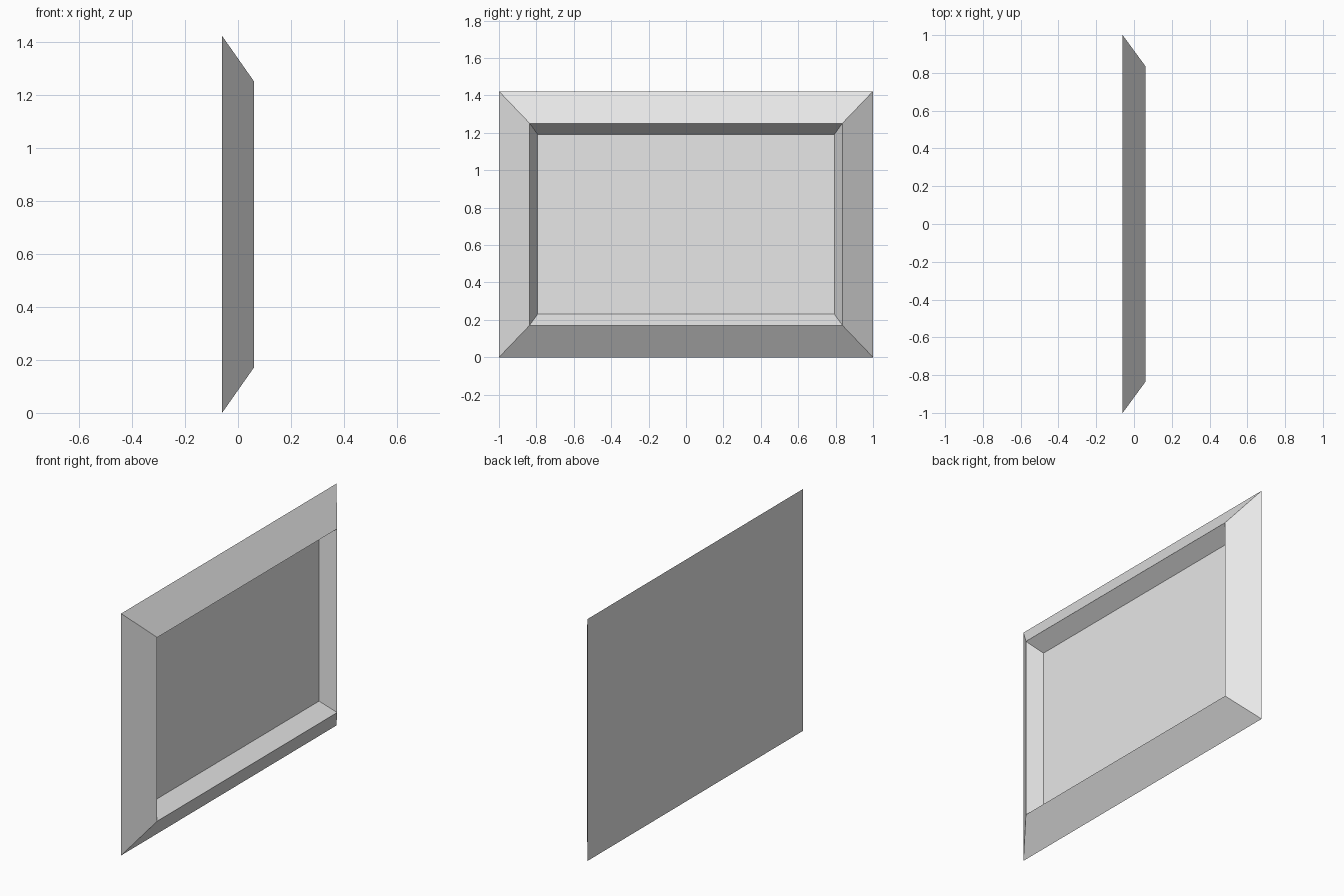
import bpy
import bmesh

cube = bpy.data.objects.get("Cube")
if cube:
    bpy.data.objects.remove(cube, do_unlink=True)

grey = bpy.data.materials.new("light_grey")
grey.use_nodes = True
colour = (0.8, 0.8, 0.8, 1)
grey.diffuse_color = colour
grey.node_tree.nodes["Principled BSDF"].inputs["Base Color"].default_value = colour

MID_Z = 0.711


def ring(bm, x, half_y, half_z):
    """Rectangle of four vertices standing across the x axis."""
    corners = ((-1, -1), (1, -1), (1, 1), (-1, 1))
    return [bm.verts.new((x, sy * half_y, MID_Z + sz * half_z)) for sy, sz in corners]


# Framed panel: back edge, raised rim, then recessed panel edge
bm = bmesh.new()
back = ring(bm, -0.06, 1.0, MID_Z)
rim = ring(bm, 0.06, 0.836, 0.54)
panel = ring(bm, -0.028, 0.793, 0.48)

# Sloping outer and inner sides of the frame
for outer, inner in ((back, rim), (rim, panel)):
    for i in range(4):
        j = (i + 1) % 4
        bm.faces.new((outer[i], outer[j], inner[j], inner[i]))

# Flat back and recessed panel
bm.faces.new(back[::-1])
bm.faces.new(panel)
bmesh.ops.recalc_face_normals(bm, faces=bm.faces)

mesh = bpy.data.meshes.new("framed_panel")
bm.to_mesh(mesh)
bm.free()
mesh.materials.append(grey)
bpy.context.collection.objects.link(bpy.data.objects.new("framed_panel", mesh))
